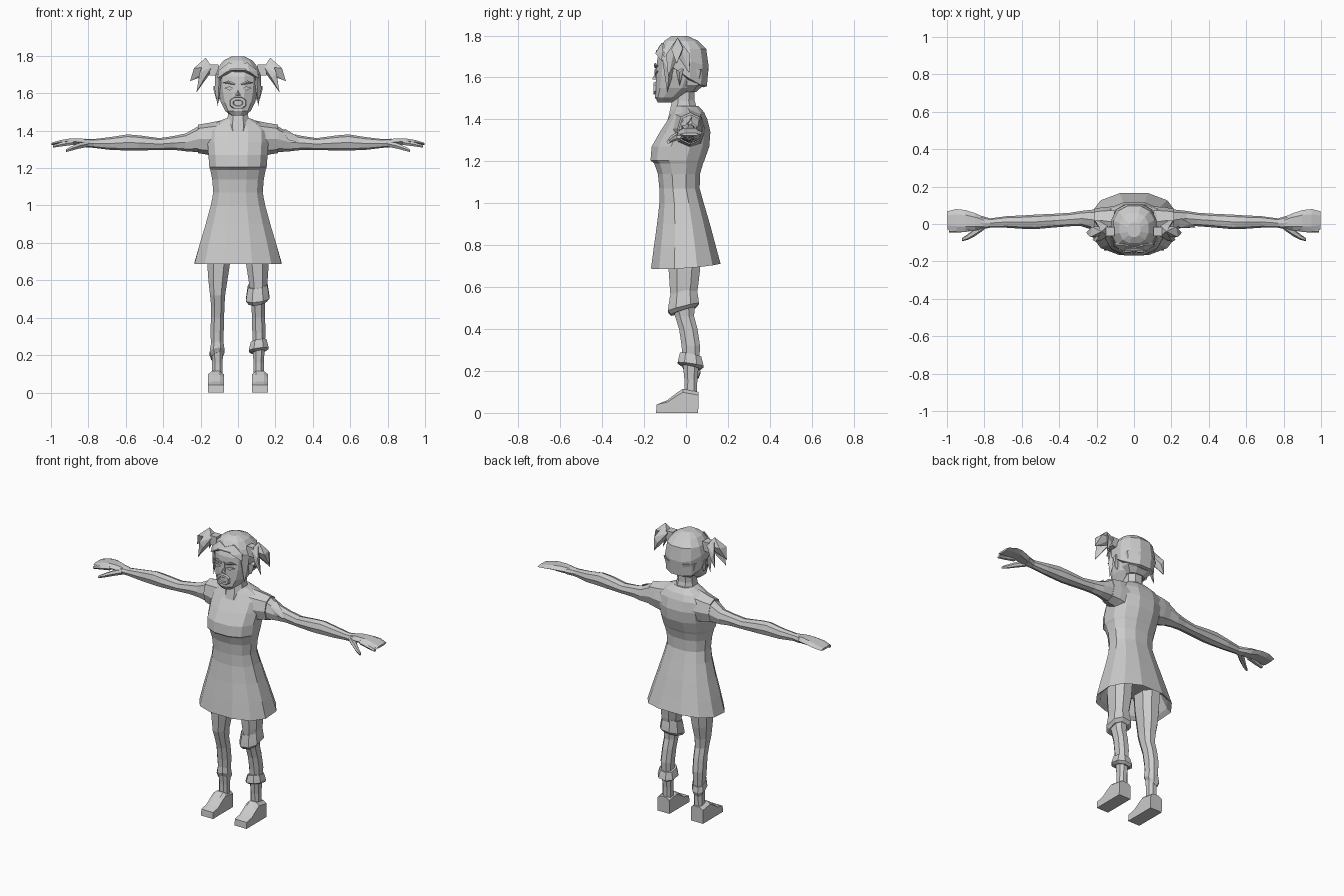
import bpy, bmesh, math
from mathutils import Vector

mat = bpy.data.materials.new("plain grey")
mat.diffuse_color = (0.6, 0.6, 0.6, 1)


def finish(name, bm):
    bmesh.ops.recalc_face_normals(bm, faces=bm.faces)
    me = bpy.data.meshes.new(name)
    bm.to_mesh(me)
    bm.free()
    me.materials.append(mat)
    ob = bpy.data.objects.new(name, me)
    bpy.context.collection.objects.link(ob)
    return ob


def loft(name, rings):
    """Skin a list of equal-length point rings and cap both ends."""
    bm = bmesh.new()
    vs = [[bm.verts.new(p) for p in r] for r in rings]
    n = len(vs[0])
    for a, b in zip(vs, vs[1:]):
        for i in range(n):
            j = (i + 1) % n
            bm.faces.new((a[i], a[j], b[j], b[i]))
    bm.faces.new(vs[0][::-1])
    bm.faces.new(vs[-1])
    return finish(name, bm)


def unit(n, p=1.0, off=0.0):
    pw = lambda v: math.copysign(abs(v) ** p, v) if abs(v) > 1e-6 else 0.0
    return [(pw(math.cos(t)), pw(math.sin(t)))
            for t in ((i + off) * math.tau / n for i in range(n))]


def upright(z, x0, x1, y0, y1, n=12, p=0.85, off=0.5, zf=None):
    """Horizontal ring filling a box; zf(c, s, z) may bend its height."""
    return [((x0 + x1) / 2 + c * (x1 - x0) / 2, (y0 + y1) / 2 + s * (y1 - y0) / 2,
             zf(c, s, z) if zf else z) for c, s in unit(n, p, off)]


def sideways(x, y0, y1, z0, z1, n=8, side=1):
    return [(side * x, (y0 + y1) / 2 + c * (y1 - y0) / 2, (z0 + z1) / 2 + s * (z1 - z0) / 2)
            for c, s in unit(n, 0.9, 0)]


def shard(name, pts):
    """Convex faceted chunk around a few points."""
    bm = bmesh.new()
    for p in pts:
        bm.verts.new(p)
    r = bmesh.ops.convex_hull(bm, input=bm.verts)
    bmesh.ops.delete(bm, geom=[v for v in r["geom_interior"] if isinstance(v, bmesh.types.BMVert)],
                     context='VERTS')
    return finish(name, bm)


def plate(name, outline, thick=0.008):
    """Thin plate on the face, outline given as (x, y, z)."""
    return shard(name, [(x, y + d, z) for x, y, z in outline for d in (0, thick)])


# dress: recessed inside, wavy hem, waist, bust, shoulders
hem = lambda c, s, z: z + 0.014 * math.cos(6 * math.atan2(s, c)) + 0.012 * s
dress = [(0.80, .175, -.12, .115, None), (0.715, .215, -.15, .148, hem), (0.695, .24, -.172, .17, hem),
         (0.79, .212, -.158, .148, None), (0.90, .178, -.142, .118, None),
         (1.00, .15, -.13, .088, None), (1.07, .136, -.13, .068, None), (1.14, .142, -.137, .07, None),
         (1.19, .152, -.155, .085, None), (1.205, .158, -.173, .092, None),
         (1.27, .163, -.168, .115, None), (1.34, .168, -.128, .12, None),
         (1.40, .17, -.088, .105, None), (1.435, .135, -.07, .088, None), (1.465, .07, -.06, .06, None)]
loft("dress", [upright(z, -h, h, a, b, zf=f) for z, h, a, b, f in dress])

# neck with collar
loft("neck", [upright(z, -h, h, a, b, 8) for z, h, a, b in
              [(1.36, .06, -.10, .02), (1.44, .066, -.082, .06), (1.49, .056, -.07, .045), (1.56, .056, -.06, .045)]])

# head and face
loft("head", [upright(z, -h, h, a, b) for z, h, a, b in
              [(1.48, .035, -.135, -.06), (1.505, .07, -.15, -.02), (1.55, .094, -.148, .045),
               (1.61, .108, -.146, .08), (1.69, .112, -.14, .09), (1.75, .09, -.115, .07), (1.785, .04, -.07, .02)]])
plate("nose_bridge", [(-.012, -.148, 1.60), (.012, -.148, 1.60), (.006, -.146, 1.655), (-.006, -.146, 1.655)])
shard("nose_tip", [(-.014, -.145, 1.588), (.014, -.145, 1.588), (0, -.162, 1.592), (0, -.146, 1.62)])

# open mouth: lip ring with a recessed centre
lip = [[(c * w, y, 1.548 + s * h) for c, s in unit(8, .8, .5)]
       for w, h, y in [(.046, .034, -.143), (.042, .03, -.156), (.028, .017, -.156), (.024, .013, -.15)]]
loft("mouth", lip)
plate("teeth", [(-.02, -.156, 1.555), (.02, -.156, 1.555), (.02, -.156, 1.562), (-.02, -.156, 1.562)])

# hair shell: high over the brow, low at the nape
fall = lambda c, s, z: z - 0.085 * s - 0.03 * abs(c)
slope = lambda c, s, z: z - 0.04 * s
hair = [(1.645, .10, -.132, .085, fall), (1.65, .121, -.148, .103, fall), (1.69, .124, -.147, .112, slope),
        (1.735, .112, -.135, .10, None), (1.775, .08, -.105, .06, None), (1.797, .035, -.07, .01, None)]
loft("hair", [upright(z, -h, h, a, b, zf=f) for z, h, a, b, f in hair])
# lower back hair
loft("back_hair", [upright(z, -h, h, a, b, 8) for z, h, a, b in
                   [(1.53, .06, -.02, .05), (1.565, .098, -.03, .09), (1.64, .115, -.03, .11)]])

leg_rows = [(.78, .035, .17, -.095, .08), (.68, .04, .168, -.088, .072), (.60, .053, .162, -.082, .062),
            (.52, .066, .152, -.075, .045), (.46, .07, .146, -.055, .042), (.40, .072, .147, -.036, .058),
            (.32, .074, .15, -.024, .07), (.24, .078, .145, -.018, .066), (.16, .08, .14, -.01, .056),
            (.08, .08, .142, -.01, .055), (.03, .08, .142, -.01, .055)]
arm_rows = [(.14, -.04, .09, 1.285, 1.425), (.21, -.035, .078, 1.285, 1.425), (.28, -.012, .07, 1.29, 1.385),
            (.34, -.012, .06, 1.297, 1.372), (.42, -.018, .055, 1.297, 1.36), (.53, -.028, .05, 1.294, 1.375),
            (.59, -.026, .046, 1.294, 1.38), (.68, -.02, .042, 1.297, 1.366), (.77, -.02, .03, 1.308, 1.355),
            (.82, -.03, .045, 1.312, 1.357)]
hand_rows = [(.80, -.026, .035, 1.313, 1.356), (.85, -.035, .058, 1.318, 1.362),
             (.90, -.04, .074, 1.326, 1.36), (.95, -.04, .08, 1.326, 1.351), (.998, -.03, .068, 1.322, 1.335)]

for side, tag in ((1, "left"), (-1, "right")):
    m = lambda pts: [(side * x, y, z) for x, y, z in pts]
    # sleeve and arm
    loft(tag + "_sleeve", [sideways(*r, side=side) for r in
                           [(.09, -.08, .095, 1.25, 1.455), (.165, -.055, .09, 1.272, 1.44), (.215, -.04, .08, 1.28, 1.432)]])
    loft(tag + "_arm", [sideways(*r, side=side) for r in arm_rows])
    # hand, thumb and forefinger
    loft(tag + "_hand", [sideways(*r, n=6, side=side) for r in hand_rows])
    loft(tag + "_thumb", [sideways(*r, n=6, side=side) for r in
                          [(.80, -.03, .01, 1.312, 1.348), (.85, -.065, -.02, 1.302, 1.336),
                           (.89, -.085, -.055, 1.292, 1.318), (.92, -.092, -.076, 1.285, 1.302)]])
    loft(tag + "_forefinger", [sideways(*r, n=6, side=side) for r in
                               [(.88, -.04, 0, 1.322, 1.352), (.94, -.046, -.015, 1.315, 1.34),
                                (.99, -.046, -.022, 1.308, 1.325)]])
    # leg
    loft(tag + "_leg", [m(upright(z, a, b, c, d, 8)) for z, a, b, c, d in leg_rows])
    # shoe: side profile swept across its width
    prof = [(-.143, 0), (.058, 0), (.06, .10), (-.015, .115), (-.045, .095), (-.09, .06), (-.14, .04)]
    loft(tag + "_shoe", [m([(x, y, z if z < .05 else z * k) for y, z in prof])
                         for x, k in ((.076, .85), (.095, 1), (.138, 1), (.16, .85))])
    # ear, side lock, brow and eye
    shard(tag + "_ear", m([(.10, -.05, 1.64), (.10, -.01, 1.64), (.10, -.03, 1.56),
                           (.13, -.01, 1.64), (.132, -.03, 1.625), (.118, -.03, 1.57)]))
    shard(tag + "_side_lock", m([(.10, -.115, 1.70), (.122, -.06, 1.70), (.09, -.10, 1.66),
                                 (.125, -.08, 1.62), (.108, -.09, 1.53), (.10, -.06, 1.62)]))
    plate(tag + "_fringe", m([(0, -.13, 1.745), (.06, -.146, 1.715), (.11, -.118, 1.68), (.105, -.11, 1.72),
                              (.05, -.115, 1.765)]))
    plate(tag + "_brow", m([(.014, -.15, 1.652), (.05, -.151, 1.668), (.082, -.14, 1.656),
                            (.05, -.152, 1.66), (.016, -.151, 1.644)]))
    plate(tag + "_eye", m([(.02, -.149, 1.625), (.045, -.15, 1.637), (.074, -.141, 1.628), (.045, -.15, 1.615)]))
    # pigtail: tie and three pointed tufts
    shard(tag + "_hair_tie", m([(x, y, z) for x in (.105, .152) for y in (-.065, -.015) for z in (1.695, 1.755)]))
    top = [(.14, -.065, 1.74), (.14, -.01, 1.74), (.172, -.04, 1.79), (.15, -.04, 1.705)]
    shard(tag + "_tuft_outer", m(top + [(.235, -.07, 1.735), (.225, -.015, 1.74), (.256, -.045, 1.665)]))
    shard(tag + "_tuft_front", m(top + [(.205, -.095, 1.71), (.18, -.09, 1.68), (.222, -.085, 1.605)]))
    shard(tag + "_tuft_back", m(top + [(.21, .02, 1.71), (.185, .02, 1.68), (.215, .015, 1.62)]))

# torn stocking on one leg: slanted cuffs at knee and shin
tilt = lambda k: (lambda c, s, z: z + k * s + 0.008 * c)
for name, z, h, box, k in (("knee_cuff", .52, .035, (.05, .16, -.08, .055), .02),
                           ("shin_cuff", .24, .022, (.066, .155, -.032, .076), -.01)):
    x0, x1, y0, y1 = box
    loft(name, [upright(z + dz, x0 - e, x1 + e, y0 - e, y1 + e, 8, zf=tilt(k))
                for dz, e in ((-h, -.004), (-h * .5, .012), (h * .3, .008), (h * 1.6, 0))])
# ragged sock edge on the other leg
loft("sock_edge", [upright(z, -.148 - e, -.076 + e, -.02 - e, .066 + e, 8, zf=tilt(-.025))
                   for z, e in ((.19, -.004), (.215, .006), (.25, .001))])
# torn stocking flap on the forearm and upper arm
shard("arm_scrap", [(.24, -.02, 1.39), (.25, .03, 1.41), (.31, .0, 1.375), (.33, -.018, 1.335), (.27, -.022, 1.35)])
